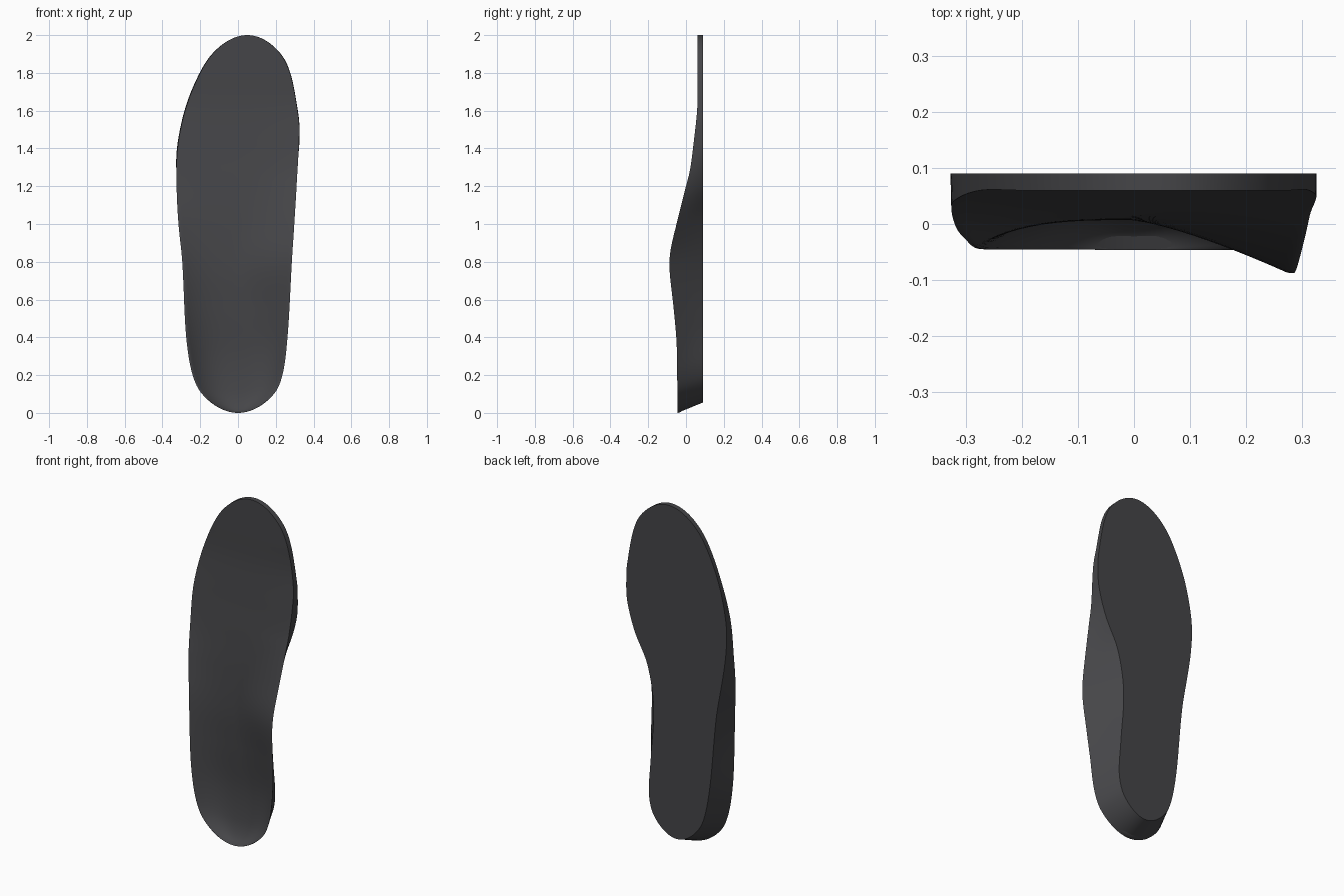
import bpy, bmesh, math

if "Cube" in bpy.data.objects:
    bpy.data.objects.remove(bpy.data.objects["Cube"])

# Smooth profile through (z, value) keys; end spacing keeps heel and toe round
def curve(keys):
    pts = [(math.acos(1 - z), v) for z, v in keys]
    n = len(pts)
    slopes = []
    for i in range(n):
        a, b = pts[max(i - 1, 0)], pts[min(i + 1, n - 1)]
        slopes.append((b[1] - a[1]) / (b[0] - a[0]))

    def f(t):
        i = 0
        while i < n - 2 and t > pts[i + 1][0]:
            i += 1
        (a, va), (b, vb) = pts[i], pts[i + 1]
        h = b - a
        s = min(max((t - a) / h, 0), 1)
        return (va * (1 + 2 * s) * (1 - s) ** 2 + slopes[i] * h * s * (1 - s) ** 2
                + vb * s * s * (3 - 2 * s) + slopes[i + 1] * h * s * s * (s - 1))
    return f

# Outline of the foot side
left = curve([(0, 0), (.1, -.19), (.2, -.24), (.4, -.274), (.8, -.295), (1.0, -.315),
              (1.2, -.325), (1.4, -.32), (1.6, -.28), (1.8, -.2), (1.9, -.135), (2, .05)])
right = curve([(0, 0), (.1, .19), (.2, .235), (.4, .262), (.8, .285), (1.0, .298),
               (1.2, .31), (1.5, .325), (1.6, .315), (1.8, .275), (1.9, .225), (2, .05)])

# Heights of the arch rim, outer rim and hollow
rim_r = curve([(0, -.046), (.35, -.049), (.55, -.065), (.76, -.087), (.86, -.082), (1.0, -.05),
               (1.2, 0), (1.28, .02), (1.4, .037), (1.62, .06), (1.8, .06), (2, .06)])
rim_l = curve([(0, -.046), (.35, -.045), (.6, -.041), (.8, -.033), (1.0, -.01), (1.2, .022),
               (1.4, .042), (1.62, .06), (1.8, .06), (2, .06)])
hollow = curve([(0, -.045), (.04, 0), (.12, .022), (.3, .032), (.55, .016), (.75, .007),
                (1.0, .014), (1.2, .028), (1.4, .045), (1.62, .06), (1.8, .06), (2, .06)])
power_r = curve([(0, 3), (.3, 3), (.75, 1.35), (1.1, 1.8), (1.4, 2), (2, 2)])

# Base width as a share of the rim width
base_l = curve([(0, .78), (.2, .78), (.5, .82), (.9, .9), (1.25, 1), (1.5, 1), (2, 1)])
base_r = curve([(0, .76), (.2, .75), (.45, .63), (.75, .53), (1.0, .64), (1.18, .88),
                (1.35, 1), (1.5, 1), (2, 1)])

ROWS, COLS, WALL, BASE = 110, 32, 4, 10
BACK = .09


def section(t):
    z = 1 - math.cos(t)
    zb = .055 + z * (2 - .055) / 2
    xl, xr = left(t), right(t)
    mid, half = (xl + xr) / 2, (xr - xl) / 2
    ring = []
    for j in range(COLS + 1):
        u = math.sin(math.pi * (j / COLS - .5))
        edge, p = (rim_r(t), power_r(t)) if u > 0 else (rim_l(t), 3)
        k = min(abs(u) / .97, 1) ** p
        ring.append((mid + half * u, hollow(t) + (edge - hollow(t)) * k, z))
    br = mid + half * base_r(t)
    bl = mid - half * base_l(t)

    def wall(x0, y0, x1, s):
        return (x0 + (x1 - x0) * s, y0 + (BACK - y0) * s, z + (zb - z) * s)
    ring += [wall(xr, rim_r(t), br, i / WALL) for i in range(1, WALL)]
    ring += [(br + (bl - br) * i / BASE, BACK, zb) for i in range(BASE + 1)]
    ring += [wall(xl, rim_l(t), bl, 1 - i / WALL) for i in range(1, WALL)]
    return ring


# Insole body skinned through the sections
bm = bmesh.new()
rings = [[bm.verts.new(p) for p in section(math.pi * i / ROWS)] for i in range(ROWS + 1)]
for a, b in zip(rings, rings[1:]):
    for j in range(len(a)):
        k = (j + 1) % len(a)
        bm.faces.new((a[j], a[k], b[k], b[j]))
bmesh.ops.remove_doubles(bm, verts=bm.verts, dist=1e-5)
bmesh.ops.dissolve_degenerate(bm, edges=bm.edges, dist=1e-5)
bmesh.ops.recalc_face_normals(bm, faces=bm.faces)
mesh = bpy.data.meshes.new("insole")
bm.to_mesh(mesh)
bm.free()
insole = bpy.data.objects.new("insole", mesh)
bpy.context.collection.objects.link(insole)

# Dark grey foam
foam = bpy.data.materials.new("dark_foam")
foam.diffuse_color = (.06, .06, .065, 1)
foam.use_nodes = True
foam.node_tree.nodes["Principled BSDF"].inputs["Base Color"].default_value = foam.diffuse_color
mesh.materials.append(foam)

bpy.context.view_layer.objects.active = insole
insole.select_set(True)
bpy.ops.object.shade_smooth_by_angle(angle=math.radians(40))
